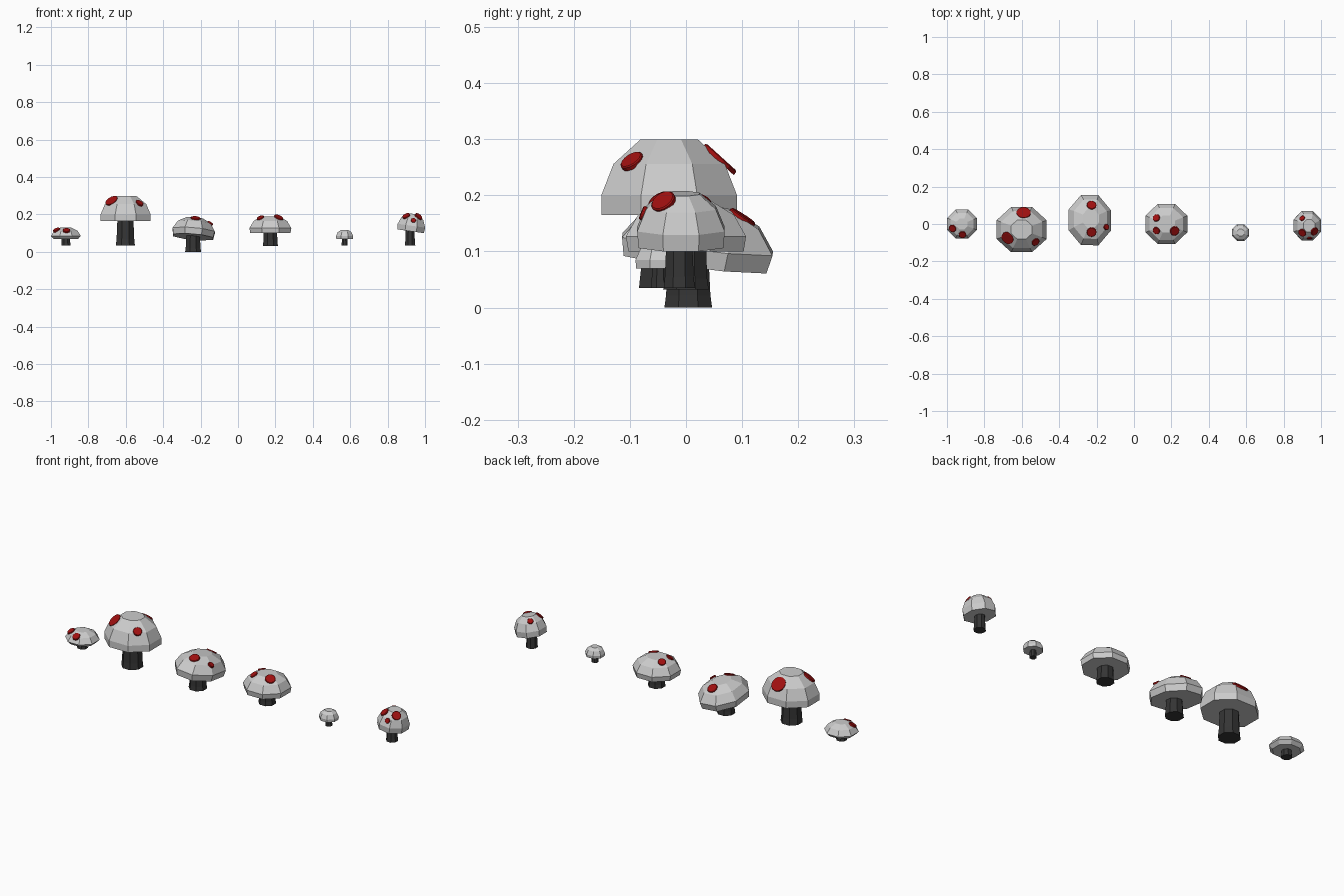
import bpy, bmesh
from math import cos, sin, pi, radians
from mathutils import Vector, Matrix
from mathutils.bvhtree import BVHTree

if "Cube" in bpy.data.objects:
    bpy.data.objects.remove(bpy.data.objects["Cube"])

def material(name, color):
    m = bpy.data.materials.new(name)
    m.diffuse_color = color
    m.use_nodes = True
    m.node_tree.nodes["Principled BSDF"].inputs["Base Color"].default_value = m.diffuse_color
    return m

DARK = material("dark_stem", (0.035, 0.035, 0.035, 1))
RED = material("red_spot", (0.35, 0.005, 0.005, 1))

def lathe(name, profile, sides, matrix, mat=None, turn=0.5):
    """Closed faceted solid from (radius, height) rings, placed by matrix."""
    bm = bmesh.new()
    rings = []
    for r, z in profile:
        rings.append([bm.verts.new((r * cos(2 * pi * (i + turn) / sides),
                                    r * sin(2 * pi * (i + turn) / sides), z))
                      for i in range(sides)])
    for a, b in zip(rings, rings[1:]):
        for i in range(sides):
            j = (i + 1) % sides
            bm.faces.new((a[i], a[j], b[j], b[i]))
    bm.faces.new(rings[0][::-1])
    bm.faces.new(rings[-1])
    bm.transform(matrix)
    bmesh.ops.recalc_face_normals(bm, faces=bm.faces)
    tree = BVHTree.FromBMesh(bm)
    me = bpy.data.meshes.new(name)
    bm.to_mesh(me)
    bm.free()
    if mat:
        me.materials.append(mat)
    bpy.context.collection.objects.link(bpy.data.objects.new(name, me))
    return tree

def mushroom(label, centre, half, cap_z, profile, tilt, stem, spots):
    """profile: (relative radius, z) rings; stem: x, y, top r, bottom r, bottom z."""
    # cap
    m = (Matrix.Translation((*centre, cap_z))
         @ Matrix.Rotation(radians(tilt[0]), 4, 'X')
         @ Matrix.Rotation(radians(tilt[1]), 4, 'Y')
         @ Matrix.Diagonal((half[0] / cos(pi / 8), half[1] / cos(pi / 8), 1, 1)))
    tree = lathe("cap_" + label, [(r, z - cap_z) for r, z in profile], 8, m)
    # stem
    x, y, rt, rb, zb = stem
    zt = cap_z + 0.01
    rings = [(rb, zb), (rb * 0.93, zb + 0.2 * (zt - zb)), (rt, zt)]
    lathe("stem_" + label, rings, 8, Matrix.Translation((x, y, 0)), DARK)
    # round spots laid onto the cap surface
    for k, (sx, sy, r) in enumerate(spots):
        p, n, _, _ = tree.ray_cast(Vector((sx, sy, 1)), Vector((0, 0, -1)))
        if p is None:
            continue
        rot = n.to_track_quat('Z', 'Y').to_matrix().to_4x4()
        lathe(f"spot_{label}_{k}", [(r, -0.004), (r, 0.003), (r * 0.9, 0.005)],
              16, Matrix.Translation(p) @ rot, RED)

mushroom("flat", (-0.92, 0.0), (0.08, 0.077), 0.085,
         [(0.8, 0.068), (1, 0.085), (0.78, 0.112), (0.38, 0.129)], (0, 0),
         (-0.92, 0.0, 0.024, 0.027, 0.035),
         [(-0.917, -0.056, 0.02), (-0.97, -0.024, 0.02)])

mushroom("tall", (-0.601, -0.030), (0.134, 0.121), 0.19,
         [(1, 0.165), (1, 0.2), (0.82, 0.256), (0.42, 0.3)], (0, 0),
         (-0.602, -0.033, 0.045, 0.055, 0.035),
         [(-0.676, -0.075, 0.035), (-0.527, -0.096, 0.022), (-0.59, 0.06, 0.038)])

mushroom("tilted", (-0.238, 0.019), (0.113, 0.135), 0.1,
         [(0.95, 0.08), (1, 0.113), (0.78, 0.155), (0.38, 0.181)], (-7, 5),
         (-0.24, 0.004, 0.038, 0.046, 0.0),
         [(-0.227, 0.10, 0.026), (-0.227, -0.043, 0.026), (-0.148, -0.016, 0.016)])

mushroom("wide", (0.173, 0.0), (0.112, 0.107), 0.12,
         [(0.96, 0.1), (1, 0.127), (0.8, 0.165), (0.42, 0.19)], (0, 0),
         (0.173, 0.0, 0.038, 0.044, 0.032),
         [(0.12, 0.032, 0.02), (0.12, -0.035, 0.02), (0.217, -0.037, 0.026)])

mushroom("small", (0.57, -0.046), (0.046, 0.044), 0.08,
         [(0.97, 0.07), (1, 0.085), (0.8, 0.105), (0.42, 0.117)], (0, 0),
         (0.57, -0.046, 0.014, 0.018, 0.035), [])

mushroom("leaning", (0.925, -0.009), (0.074, 0.078), 0.125,
         [(0.97, 0.11), (1, 0.14), (0.8, 0.178), (0.42, 0.204)], (0, 8),
         (0.92, -0.012, 0.024, 0.03, 0.035),
         [(0.90, 0.03, 0.015), (0.90, -0.046, 0.022), (0.965, -0.04, 0.023),
          (0.938, -0.075, 0.013)])
